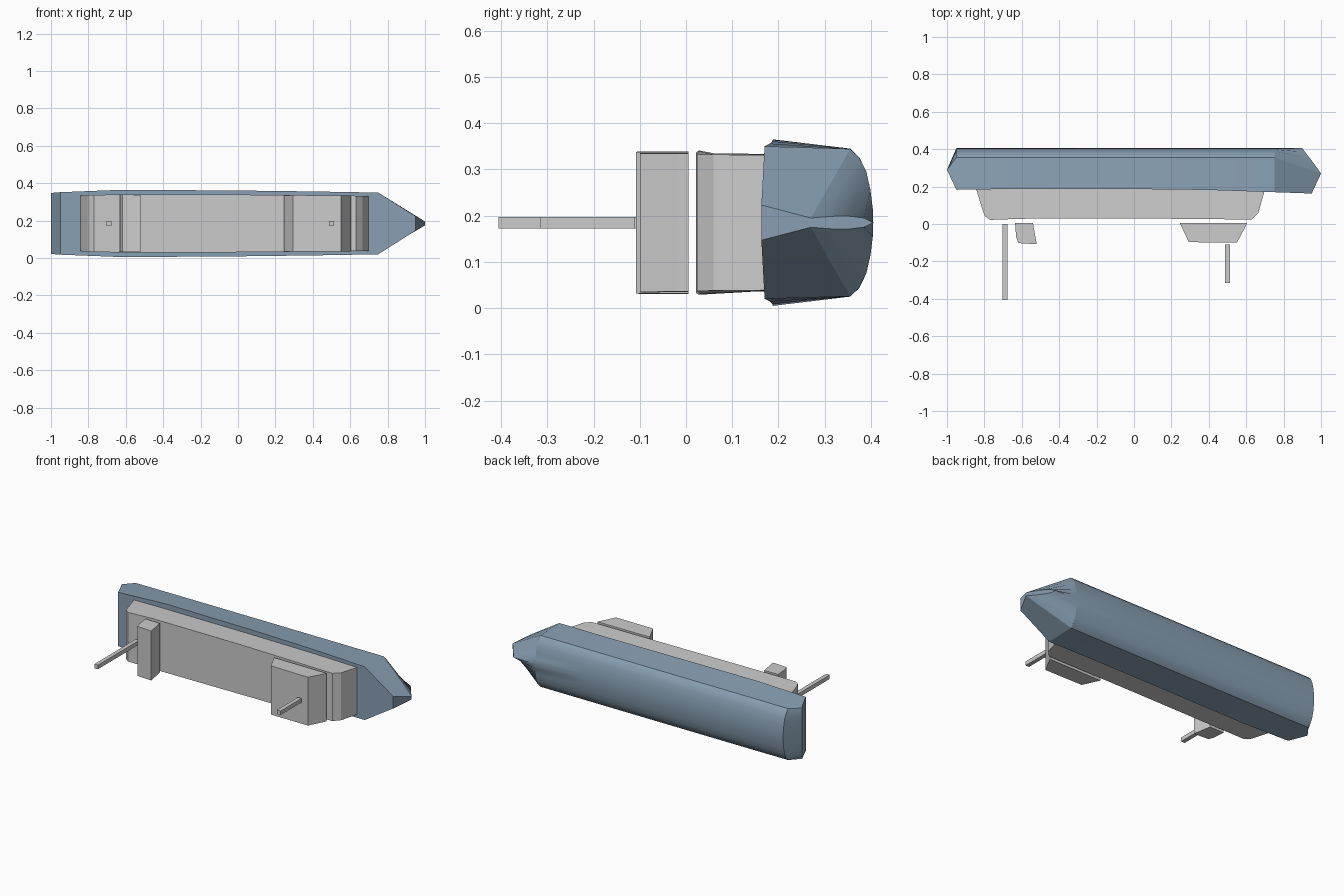
import bpy, bmesh, math

if "Cube" in bpy.data.objects:
    bpy.data.objects.remove(bpy.data.objects["Cube"])

CZ = 0.185  # height of the ship's centre plane (ship lies on its side)

hull_mat = bpy.data.materials.new("hull_blue")
hull_mat.diffuse_color = (0.25, 0.35, 0.45, 1)
hull_mat.use_nodes = True
hull_mat.node_tree.nodes["Principled BSDF"].inputs["Base Color"].default_value = hull_mat.diffuse_color


def finish(bm, name, mat=None, smooth=False):
    bmesh.ops.recalc_face_normals(bm, faces=bm.faces)
    me = bpy.data.meshes.new(name)
    bm.to_mesh(me)
    bm.free()
    ob = bpy.data.objects.new(name, me)
    bpy.context.collection.objects.link(ob)
    if mat:
        me.materials.append(mat)
    if smooth:
        bpy.ops.object.select_all(action='DESELECT')
        ob.select_set(True)
        bpy.context.view_layer.objects.active = ob
        bpy.ops.object.shade_smooth_by_angle(angle=math.radians(25))
    return ob


def loft(name, halves, mat):
    """Skin mirrored half sections of (x, y, half width), last point on the keel."""
    bm = bmesh.new()
    rings = []
    for h in halves:
        pts = [(x, y, CZ + w) for x, y, w in h]
        pts += [(x, y, CZ - w) for x, y, w in reversed(h[:-1])]
        rings.append([bm.verts.new(p) for p in pts])
    n = len(rings[0])
    for a, b in zip(rings, rings[1:]):
        for i in range(n):
            j = (i + 1) % n
            bm.faces.new((a[i], a[j], b[j], b[i]))
    bm.faces.new(rings[0])
    bm.faces.new(rings[-1])
    bmesh.ops.remove_doubles(bm, verts=bm.verts, dist=0.0002)
    return finish(bm, name, mat, True)


def prism(name, profile):
    """Profile of (x, y, half width) extruded both ways across the beam."""
    bm = bmesh.new()
    top = [bm.verts.new((x, y, CZ + w)) for x, y, w in profile]
    bot = [bm.verts.new((x, y, CZ - w)) for x, y, w in profile]
    n = len(top)
    for i in range(n):
        j = (i + 1) % n
        bm.faces.new((top[i], top[j], bot[j], bot[i]))
    bm.faces.new(top)
    bm.faces.new(bot)
    return finish(bm, name)


# Hull: rounded-bottom section, deck edge to keel
BILGE = [(0.355, 0.16), (0.375, 0.141), (0.39, 0.11), (0.399, 0.07), (0.404, 0.03), (0.405, 0)]


def section(x, deck_y, deck_w):
    k = 0.95 + 0.05 * (deck_w / 0.18)
    return [(x, deck_y, deck_w)] + [(x, y, w * k) for y, w in BILGE]


stern = [(-1, 0.29, w) for w in (0.163, 0.152, 0.135, 0.105, 0.067, 0.029, 0)]
bow = [(0.95, 0.163, 0.038), (1, 0.27, 0.01), (0.982, 0.295, 0.012), (0.962, 0.323, 0.014),
       (0.94, 0.352, 0.014), (0.915, 0.385, 0.01), (0.9, 0.405, 0)]
loft("hull", [stern, section(-0.95, 0.183, 0.167), section(-0.62, 0.188, 0.18),
              section(0, 0.187, 0.176), section(0.4, 0.182, 0.171),
              section(0.75, 0.17, 0.165), bow], hull_mat)

# Long deckhouse
prism("deckhouse", [(-0.848, 0.2, 0.148), (-0.805, 0.06, 0.15), (-0.795, 0.04, 0.151),
                    (-0.77, 0.022, 0.152), (-0.6, 0.028, 0.156), (0, 0.03, 0.154),
                    (0.63, 0.024, 0.148), (0.665, 0.06, 0.147), (0.705, 0.2, 0.146)])

# Bridge and aft tower, slightly clear of the deckhouse
prism("bridge", [(0.245, 0.005, 0.15), (0.293, -0.097, 0.151), (0.55, -0.1, 0.15),
                 (0.593, -0.02, 0.149), (0.605, 0.005, 0.149)])
prism("aft_tower", [(-0.636, 0.005, 0.154), (-0.63, -0.07, 0.154), (-0.618, -0.102, 0.154),
                    (-0.52, -0.108, 0.153), (-0.54, 0.005, 0.153)])

# Square masts
for name, x, y0, y1 in (("aft_mast", -0.69, 0.0, -0.405), ("fore_mast", 0.5, -0.11, -0.315)):
    r = 0.0125
    prism(name, [(x - r, y0, r), (x - r, y1, r), (x + r, y1, r), (x + r, y0, r)])
